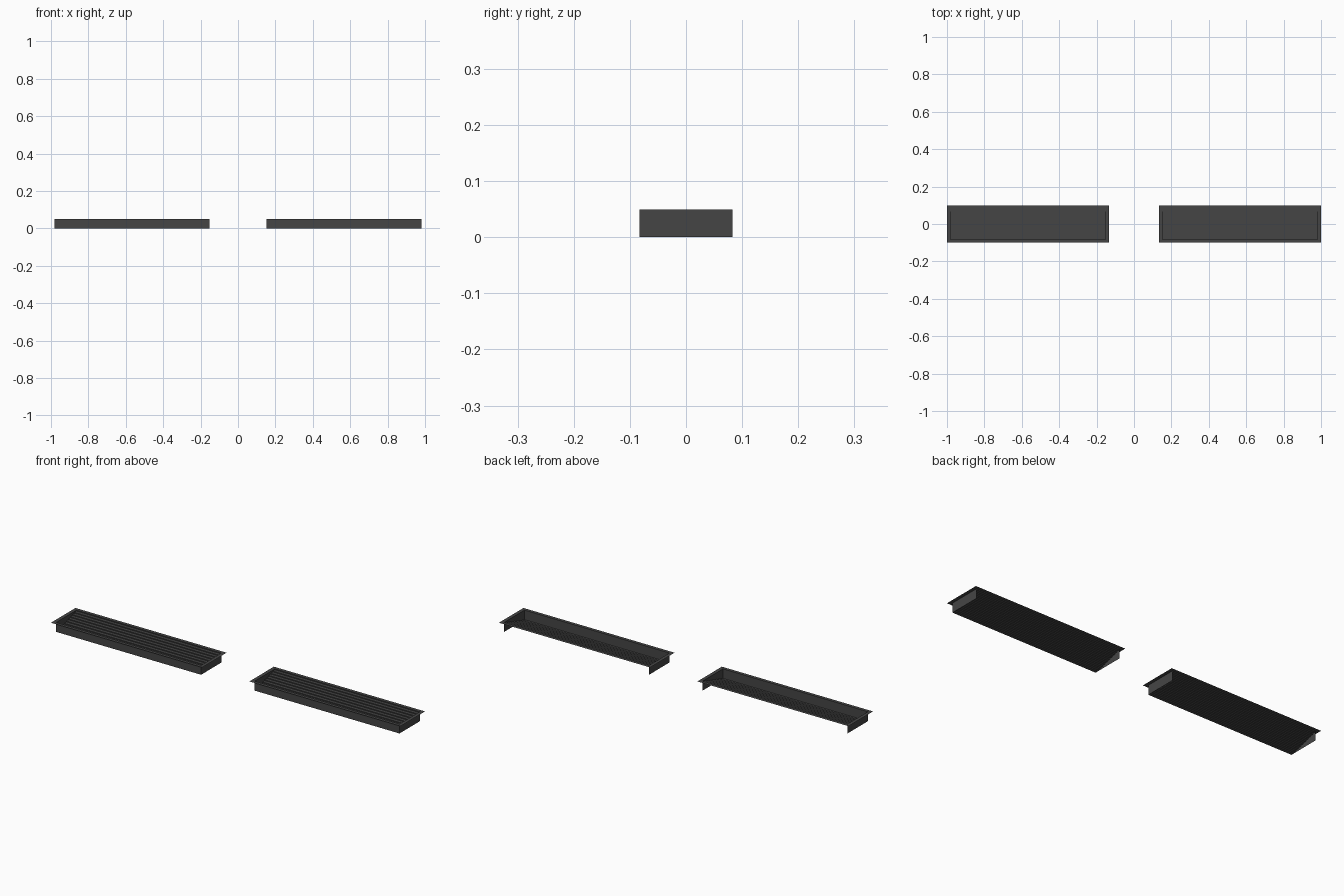
import bpy

if "Cube" in bpy.data.objects:
    bpy.data.objects.remove(bpy.data.objects["Cube"])

HALF_Y, WALL_Y, H = 0.1, 0.083, 0.049
STEPS = 10


def add_mesh(name, quads):
    verts = [v for q in quads for v in q]
    faces = [tuple(range(4 * i, 4 * i + 4)) for i in range(len(quads))]
    me = bpy.data.meshes.new(name)
    me.from_pydata(verts, [], faces)
    ob = bpy.data.objects.new(name, me)
    bpy.context.collection.objects.link(ob)
    mat = bpy.data.materials.get("dark_metal")
    if mat is None:
        mat = bpy.data.materials.new("dark_metal")
        mat.diffuse_color = (0.06, 0.06, 0.06, 1)
        mat.use_nodes = True
        mat.node_tree.nodes["Principled BSDF"].inputs["Base Color"].default_value = mat.diffuse_color
    me.materials.append(mat)
    return ob


def flat(x0, x1, y0, y1, z):
    return [(x0, y0, z), (x1, y0, z), (x1, y1, z), (x0, y1, z)]


def across(x0, x1, y, z0, z1):
    return [(x0, y, z0), (x1, y, z0), (x1, y, z1), (x0, y, z1)]


def end(x, y0, y1, z0, z1):
    return [(x, y0, z0), (x, y1, z0), (x, y1, z1), (x, y0, z1)]


def vent(side, x0, x1):
    a, b = x0 + 0.018, x1 - 0.018
    # thin top flange around the opening
    add_mesh(side + "_flange", [
        flat(x0, x1, -HALF_Y, -WALL_Y, H), flat(x0, x1, WALL_Y, HALF_Y, H),
        flat(x0, a, -WALL_Y, WALL_Y, H), flat(b, x1, -WALL_Y, WALL_Y, H)])
    # front and end walls, open at the back
    add_mesh(side + "_walls", [
        across(a, b, -WALL_Y, 0, H),
        end(a, -WALL_Y, WALL_Y, 0, H), end(b, -WALL_Y, WALL_Y, 0, H)])
    # stepped slats rising from front bottom to back top
    d, r = 2 * WALL_Y / STEPS, H / STEPS
    quads = []
    for i in range(STEPS):
        y, z = -WALL_Y + i * d, i * r
        quads.append(flat(a, b, y, y + d, z))
        quads.append(across(a, b, y + d, z, z + r))
    add_mesh(side + "_stepped_slats", quads)


vent("left", -1.0, -0.135)
vent("right", 0.135, 1.0)
